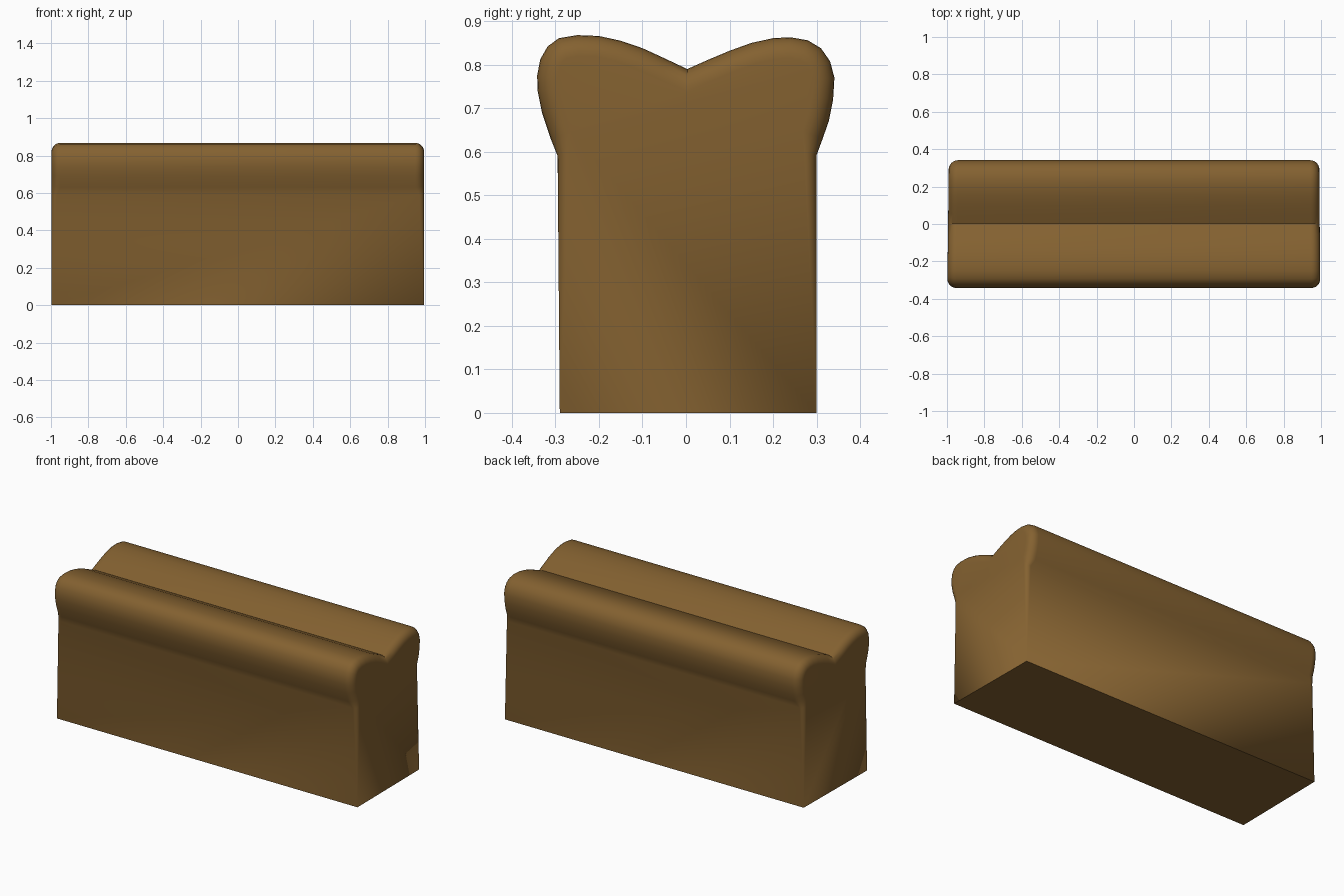
import bpy, bmesh, math
from mathutils import Vector

if "Cube" in bpy.data.objects:
    bpy.data.objects.remove(bpy.data.objects["Cube"])

# Cross-section (y, z): straight body, two puffed lobes meeting in a crease
front = [(-.29, 0), (-.295, .59), (-.311, .63), (-.331, .69), (-.341, .74), (-.342, .775),
         (-.335, .812), (-.318, .842), (-.292, .861), (-.25, .868), (-.2, .866),
         (-.15, .855), (-.1, .838), (-.05, .815), (.003, .79)]
back = [(.05, .811), (.1, .832), (.15, .85), (.2, .861), (.24, .863), (.28, .856),
        (.31, .838), (.331, .808), (.341, .77), (.338, .72), (.328, .67), (.314, .63),
        (.3, .592), (.3, 0)]
prof = [Vector(p) for p in front + back]
n = len(prof)


def inset_dir(i):
    """Mitred inward direction at a profile point; base points stay put."""
    if i in (0, n - 1):
        return Vector((0, 0))
    a = (prof[i] - prof[i - 1]).normalized()
    b = (prof[i + 1] - prof[i]).normalized()
    na, nb = Vector((a.y, -a.x)), Vector((b.y, -b.x))
    m = (na + nb).normalized()
    return m / max(m.dot(na), 0.5)


def radius(p):
    return 0.048 if p.y > 0.6 else 0.028 * p.y / 0.59


def end_x(side, y):
    return -0.994 + 0.012 * y if side < 0 else 0.993 - 0.008 * y


# Rings from the left end to the right end, rounded over at both ends
STEPS = 6
angles = [math.pi / 2 * k / STEPS for k in range(STEPS + 1)]
rings = [(-1, a) for a in reversed(angles)] + [(1, a) for a in angles]

bm = bmesh.new()
loops = []
for side, a in rings:
    loop = []
    for i, p in enumerate(prof):
        r = radius(p)
        q = p + inset_dir(i) * r * (1 - math.cos(a))
        x = end_x(side, q.x) - side * r * (1 - math.sin(a))
        loop.append(bm.verts.new((x, q.x, q.y)))
    loops.append(loop)
for A, B in zip(loops, loops[1:]):
    for i in range(n):
        j = (i + 1) % n
        bm.faces.new((A[i], A[j], B[j], B[i]))
bm.faces.new(loops[0])
bm.faces.new(loops[-1])
bmesh.ops.remove_doubles(bm, verts=bm.verts, dist=1e-5)
bmesh.ops.recalc_face_normals(bm, faces=bm.faces)

mesh = bpy.data.meshes.new("bread_loaf")
bm.to_mesh(mesh)
bm.free()
loaf = bpy.data.objects.new("bread_loaf", mesh)
bpy.context.collection.objects.link(loaf)

# Brown crust
mat = bpy.data.materials.new("crust")
mat.diffuse_color = (0.23, 0.12, 0.03, 1)
mat.use_nodes = True
mat.node_tree.nodes["Principled BSDF"].inputs["Base Color"].default_value = mat.diffuse_color
mesh.materials.append(mat)

bpy.context.view_layer.objects.active = loaf
loaf.select_set(True)
bpy.ops.object.shade_smooth_by_angle(angle=math.radians(30))
